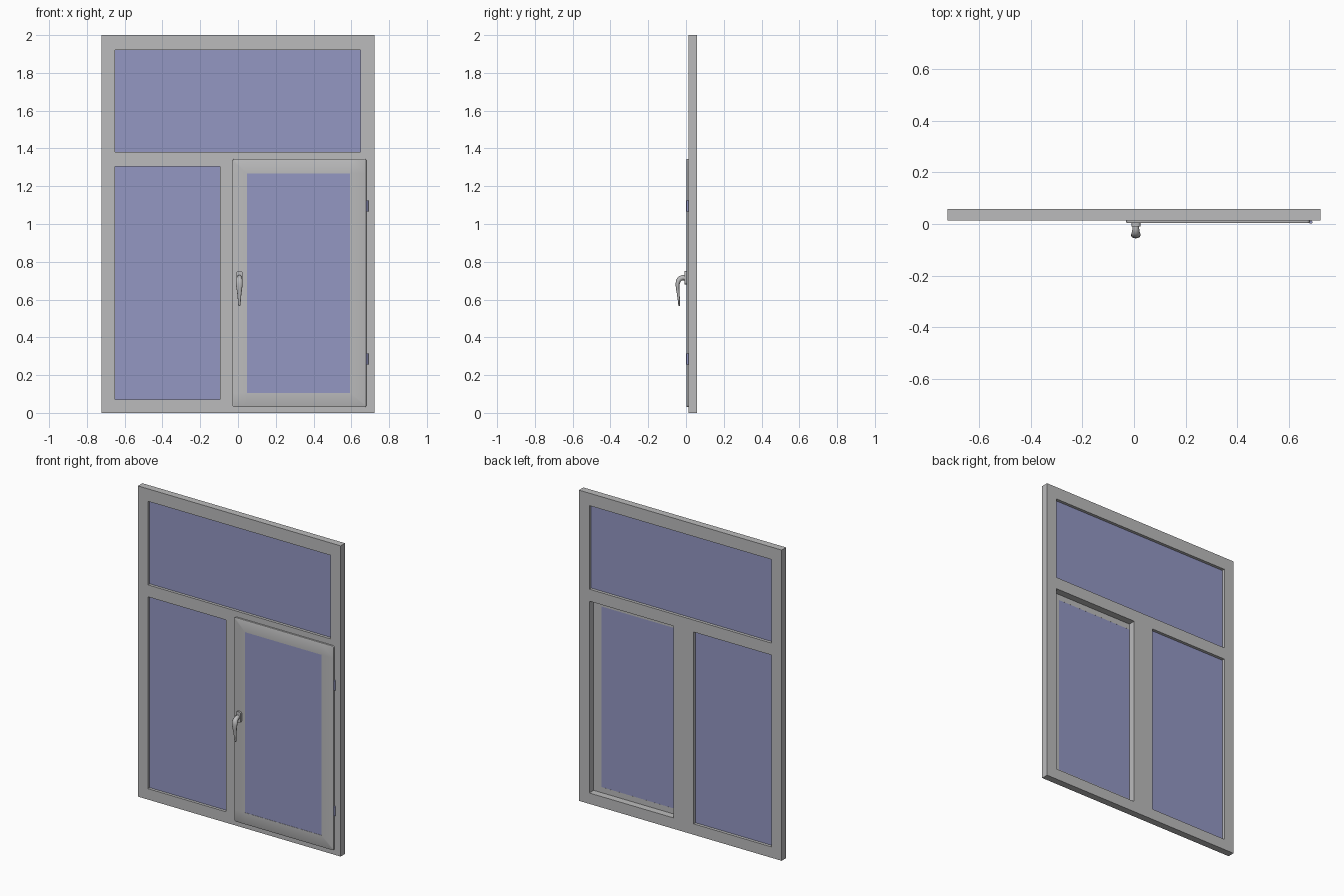
import bpy, bmesh, math
from mathutils import Vector

if "Cube" in bpy.data.objects:
    bpy.data.objects.remove(bpy.data.objects["Cube"])


def material(name, rgb):
    m = bpy.data.materials.new(name)
    m.diffuse_color = (*rgb, 1)
    m.use_nodes = True
    m.node_tree.nodes["Principled BSDF"].inputs["Base Color"].default_value = m.diffuse_color
    return m


GREY = material("frame_grey", (0.50, 0.50, 0.505))
BLUE = material("glass_blue", (0.295, 0.31, 0.545))


def finish(name, bm, mat, smooth=False):
    bmesh.ops.recalc_face_normals(bm, faces=bm.faces[:])
    me = bpy.data.meshes.new(name)
    bm.to_mesh(me)
    bm.free()
    me.materials.append(mat)
    ob = bpy.data.objects.new(name, me)
    bpy.context.collection.objects.link(ob)
    if smooth:
        bpy.ops.object.select_all(action='DESELECT')
        ob.select_set(True)
        bpy.context.view_layer.objects.active = ob
        bpy.ops.object.shade_smooth_by_angle(angle=math.radians(40))
    return ob


def panel(xs, zs, y0, y1, holes=()):
    """Slab divided by xs and zs, with the listed (column, row) cells open."""
    bm = bmesh.new()
    verts = {}

    def v(i, j, y):
        if (i, j, y) not in verts:
            verts[i, j, y] = bm.verts.new((xs[i], y, zs[j]))
        return verts[i, j, y]

    cells = {(i, j) for i in range(len(xs) - 1) for j in range(len(zs) - 1)}
    cells -= set(holes)
    for i, j in sorted(cells):
        ring = [(i, j), (i + 1, j), (i + 1, j + 1), (i, j + 1)]
        nbrs = [(i, j - 1), (i + 1, j), (i, j + 1), (i - 1, j)]
        for y in (y0, y1):
            bm.faces.new([v(*c, y) for c in ring])
        for k in range(4):
            if nbrs[k] not in cells:
                a, b = ring[k], ring[(k + 1) % 4]
                bm.faces.new([v(*a, y0), v(*b, y0), v(*b, y1), v(*a, y1)])
    bmesh.ops.recalc_face_normals(bm, faces=bm.faces[:])
    return bm


# Main frame with three openings
XS = [-0.722, -0.651, -0.095, 0.047, 0.648, 0.722]
ZS = [0, 0.07, 1.305, 1.382, 1.92, 2.0]
finish("frame", panel(XS, ZS, 0.013, 0.058,
                      [(1, 1), (3, 1), (1, 3), (2, 3), (3, 3)]), GREY)

# Fixed panes
finish("left_pane", panel([-0.651, -0.095], [0.07, 1.305], 0.031, 0.039), BLUE)
finish("top_pane", panel([-0.651, 0.648], [1.382, 1.92], 0.031, 0.039), BLUE)

# Opening sash with rounded corners and a softened front edge
SX, SZ = [-0.03, 0.047, 0.592, 0.68], [0.03, 0.106, 1.268, 1.345]
F = 0.003
bm = panel(SX, SZ, F, 0.0128, [(1, 1)])
corners = [e for e in bm.edges
           if all(min(abs(v.co.x - SX[0]), abs(v.co.x - SX[3])) < 1e-5 and
                  min(abs(v.co.z - SZ[0]), abs(v.co.z - SZ[3])) < 1e-5 for v in e.verts)]
bmesh.ops.bevel(bm, geom=corners, offset=0.012, segments=4, profile=0.5, affect='EDGES')
rim = []
for e in bm.edges:
    m = (e.verts[0].co + e.verts[1].co) / 2
    outside = not (SX[1] - .01 < m.x < SX[2] + .01 and SZ[1] - .01 < m.z < SZ[2] + .01)
    on_edge = min(m.x - SX[0], SX[3] - m.x, m.z - SZ[0], SZ[3] - m.z) < 0.01
    if (all(abs(v.co.y - F) < 1e-5 for v in e.verts) and (outside or on_edge)
            and len(e.link_faces) == 2 and e.calc_face_angle(0) > 0.5):
        rim.append(e)
bmesh.ops.bevel(bm, geom=rim, offset=0.004, segments=2, profile=0.5, affect='EDGES')
finish("sash", bm, GREY, True)
finish("sash_pane", panel(SX[1:3], SZ[1:3], 0.0045, 0.0125), BLUE)

# Hinges on the right edge of the sash
for n, z in (("lower", 0.285), ("upper", 1.095)):
    bm = bmesh.new()
    r = bmesh.ops.create_cone(bm, cap_ends=True, segments=16, radius1=0.006,
                              radius2=0.006, depth=0.06)
    bmesh.ops.translate(bm, verts=r["verts"], vec=(0.684, 0.007, z))
    finish(n + "_hinge", bm, BLUE, True)

# Handle base plate
HX = 0.007
bm = panel([HX - 0.016, HX + 0.018], [0.68, 0.75], -0.009, 0.004)
bmesh.ops.bevel(bm, geom=[e for e in bm.edges if abs(e.verts[0].co.y - e.verts[1].co.y) > 0.01],
                offset=0.012, segments=4, profile=0.5, affect='EDGES')
finish("handle_base", bm, GREY, True)

# Curved tapering lever: (y, z, half width, half thickness)
PATH = [(-0.005, 0.715, 0.013, 0.013), (-0.018, 0.716, 0.013, 0.014),
        (-0.031, 0.711, 0.015, 0.014), (-0.040, 0.700, 0.018, 0.013),
        (-0.0445, 0.683, 0.018, 0.011), (-0.0445, 0.660, 0.015, 0.009),
        (-0.041, 0.630, 0.011, 0.007), (-0.038, 0.600, 0.008, 0.006),
        (-0.036, 0.575, 0.007, 0.005), (-0.0355, 0.567, 0.004, 0.003)]
bm = bmesh.new()
N = 16
rings = []
for k, (y, z, w, t) in enumerate(PATH):
    a, b = PATH[max(k - 1, 0)], PATH[min(k + 1, len(PATH) - 1)]
    tan = Vector((0, b[0] - a[0], b[1] - a[1])).normalized()
    nor = tan.cross(Vector((1, 0, 0)))
    rings.append([bm.verts.new(Vector((HX, y, z))
                  + Vector((w * math.cos(2 * math.pi * s / N), 0, 0))
                  + nor * t * math.sin(2 * math.pi * s / N)) for s in range(N)])
for p, q in zip(rings, rings[1:]):
    for s in range(N):
        bm.faces.new((p[s], p[(s + 1) % N], q[(s + 1) % N], q[s]))
bm.faces.new(rings[0])
bm.faces.new(rings[-1])
finish("handle_lever", bm, GREY, True)
